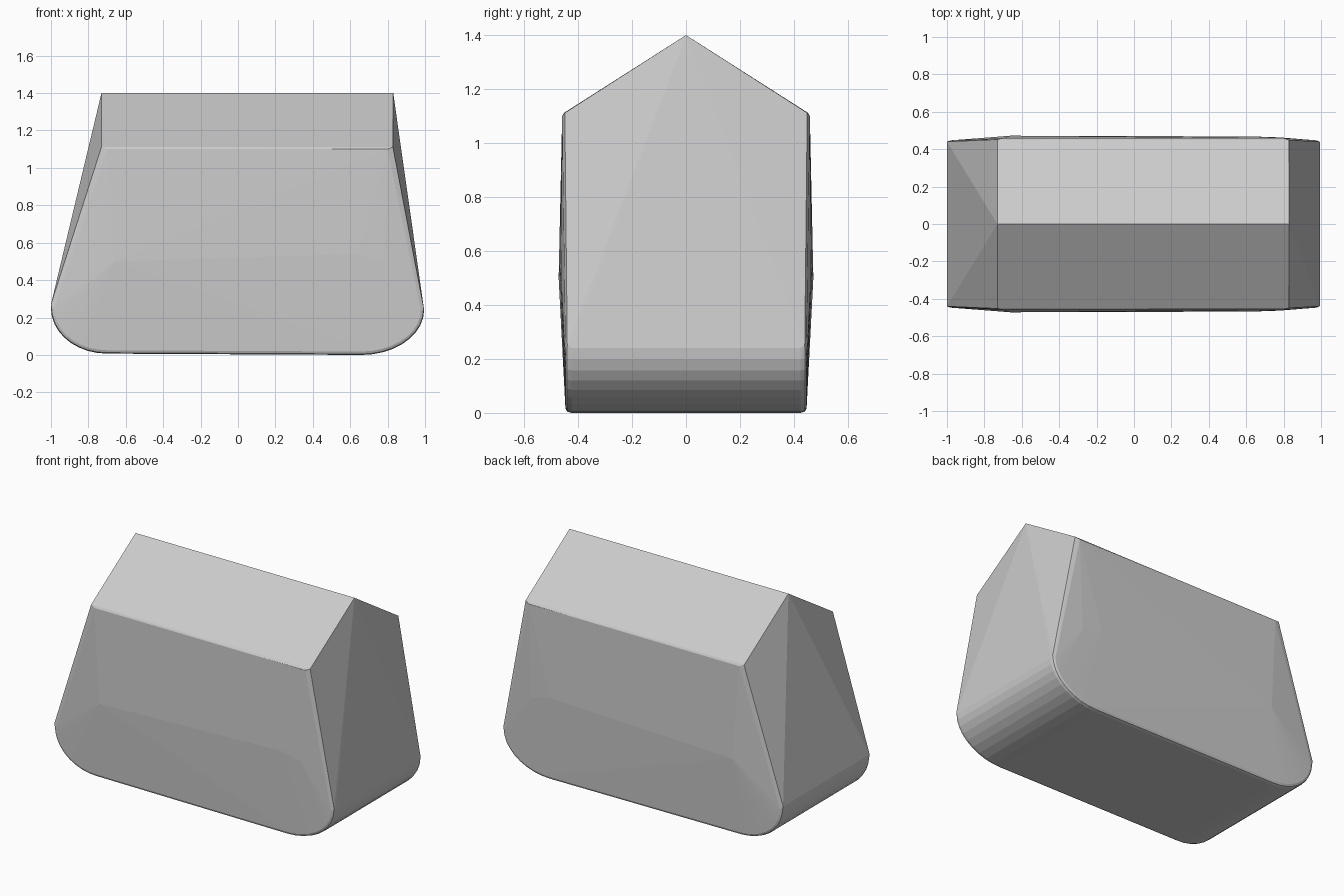
import bpy, bmesh
from math import cos, sin, pi

if "Cube" in bpy.data.objects:
    bpy.data.objects.remove(bpy.data.objects["Cube"])

STEPS = 9


def corner(cx, cz, rx, rz, side, inset):
    # quarter ellipse from the end wall down to the underside
    pts = []
    for i in range(STEPS + 1):
        a = pi / 2 * i / STEPS
        pts.append((cx + side * (rx - inset) * cos(a), cz - (rz - inset) * sin(a)))
    return pts


def lower_profile(inset):
    return (corner(-0.70, 0.25, 0.30, 0.243, -1, inset)
            + corner(0.66, 0.24, 0.335, 0.24, 1, inset))


points = []
for s in (-1, 1):
    # rounded lower body with a softened edge
    for y, inset in ((0.425, 0.0), (0.441, 0.005), (0.447, 0.018)):
        points += [(x, s * y, z) for x, z in lower_profile(inset)]
    # end wall corners
    points += [(-1.0, s * 0.44, 0.27), (0.993, s * 0.44, 0.25)]
    # slightly bulging side panels
    points += [(-0.66, s * 0.472, 0.50), (0.64, s * 0.468, 0.54),
               (0.78, s * 0.463, 0.50)]
    # eaves
    points += [(-0.73, s * 0.452, 1.112), (0.828, s * 0.449, 1.112),
               (-0.70, s * 0.459, 1.10), (0.80, s * 0.459, 1.10)]
# roof ridge
points += [(-0.73, 0, 1.4), (0.83, 0, 1.4)]

bm = bmesh.new()
for p in points:
    bm.verts.new(p)
bmesh.ops.convex_hull(bm, input=bm.verts)
bmesh.ops.delete(bm, geom=[v for v in bm.verts if not v.link_faces], context='VERTS')
bmesh.ops.dissolve_limit(bm, angle_limit=0.003, verts=bm.verts, edges=bm.edges)
bmesh.ops.recalc_face_normals(bm, faces=bm.faces)
mesh = bpy.data.meshes.new("gabled_block")
bm.to_mesh(mesh)
bm.free()
obj = bpy.data.objects.new("gabled_block", mesh)
bpy.context.collection.objects.link(obj)
